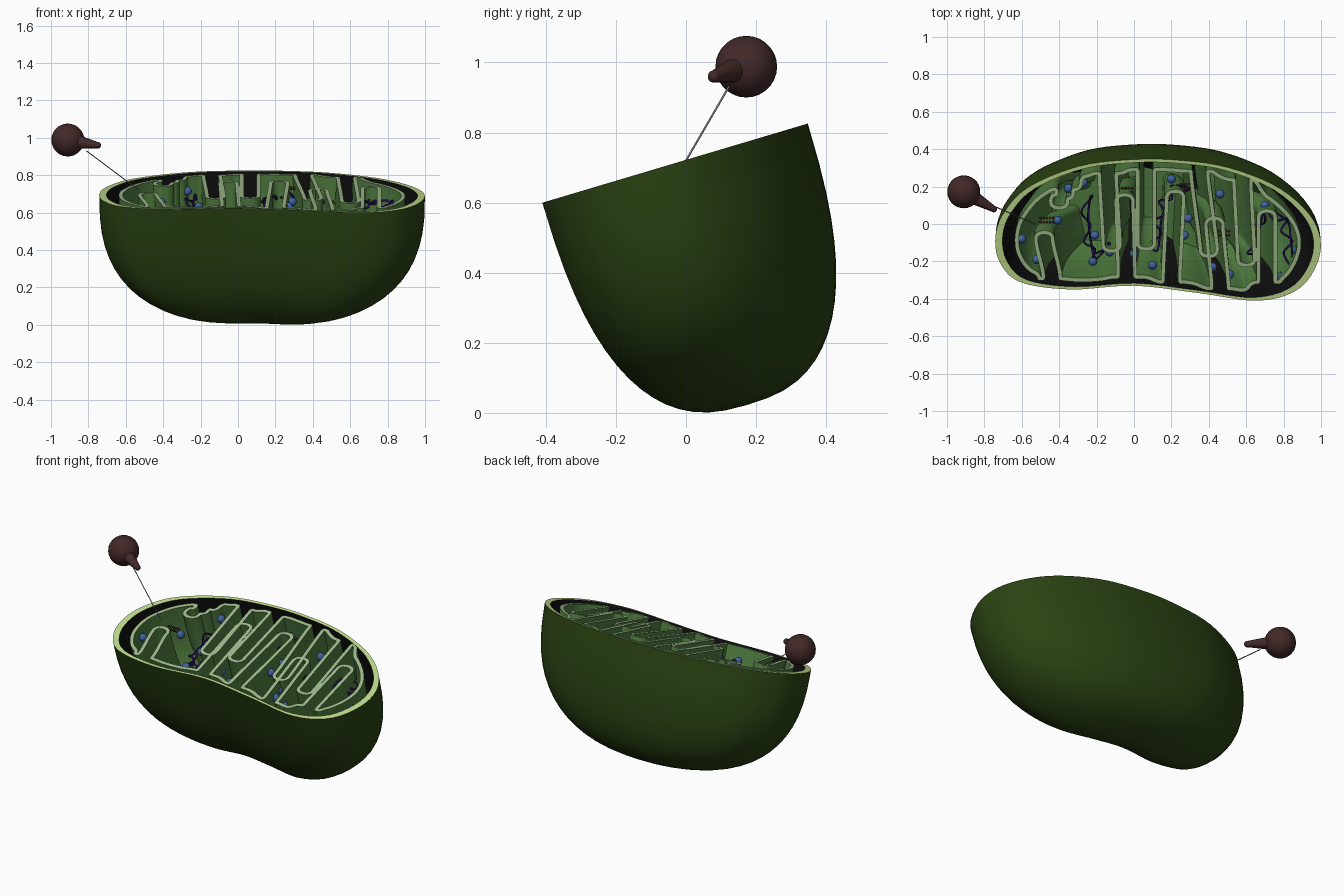
import bpy, bmesh, math
from mathutils import Vector

cube = bpy.data.objects.get("Cube")
if cube:
    bpy.data.objects.remove(cube)


def material(name, r, g, b):
    def lin(c):
        c /= 255
        return c / 12.92 if c < 0.04 else ((c + 0.055) / 1.055) ** 2.4
    m = bpy.data.materials.new(name)
    m.use_nodes = True
    colour = (lin(r), lin(g), lin(b), 1)
    m.diffuse_color = colour
    m.node_tree.nodes["Principled BSDF"].inputs["Base Color"].default_value = colour
    return m


DARK_GREEN = material("dark green", 42, 66, 18)
BLACK = material("black", 14, 15, 14)
PALE = material("pale green", 190, 218, 140)
LEAF = material("leaf green", 80, 126, 64)
SAGE = material("sage", 160, 188, 140)
BLUE = material("blue", 62, 98, 160)
PURPLE = material("purple", 36, 14, 80)
BROWN = material("brown", 66, 40, 40)
GREY = material("grey", 130, 125, 125)

# The body is laid out on a tilted cut plane: x along, v across, d deep below it
TILT = math.radians(16.6)
COS, SIN = math.cos(TILT), math.sin(TILT)
CENTRE = Vector((0.125, -0.03))
POWER = 2.6


def place(p, d):
    return Vector((p[0], p[1] * COS + d * SIN, 0.722 + p[1] * SIN - d * COS))


def on_cut(x, y, d):
    """World x and y seen from above, at depth d under the cut."""
    return place((x, (y - d * SIN) / COS), d)


def scaled(ring, s, d):
    return [place(CENTRE + (p - CENTRE) * s, d) for p in ring]


def catmull(pts, steps):
    out, n = [], len(pts)
    for i in range(n):
        a, b, c, d = (pts[(i + k) % n] for k in (-1, 0, 1, 2))
        for k in range(steps):
            t = k / steps
            out.append(b + (c - a) * t / 2 + (a - b * 2.5 + c * 2 - d / 2) * t * t
                       + ((b - c) * 3 + d - a) * t ** 3 / 2)
    return out


def chaikin(pts):
    out = []
    for a, b in zip(pts, pts[1:] + pts[:1]):
        out += [a.lerp(b, 0.25), a.lerp(b, 0.75)]
    return out


def finish(ob, angle=40):
    bpy.ops.object.select_all(action='DESELECT')
    ob.select_set(True)
    bpy.context.view_layer.objects.active = ob
    bpy.ops.object.shade_smooth_by_angle(angle=math.radians(angle))


def loft(name, rings, bands, mats, cap_end=False):
    """Skin a list of closed rings; bands gives a material per strip."""
    bm = bmesh.new()
    loops = [[bm.verts.new(p) for p in r] for r in rings]
    n = len(loops[0])
    for a, b, m in zip(loops, loops[1:], bands):
        for i in range(n):
            j = (i + 1) % n
            bm.faces.new((a[i], a[j], b[j], b[i])).material_index = m
    if cap_end:
        bm.faces.new(loops[-1])
    bmesh.ops.remove_doubles(bm, verts=bm.verts, dist=0.0002)
    bmesh.ops.recalc_face_normals(bm, faces=bm.faces)
    me = bpy.data.meshes.new(name)
    bm.to_mesh(me)
    bm.free()
    for m in mats:
        me.materials.append(m)
    ob = bpy.data.objects.new(name, me)
    bpy.context.collection.objects.link(ob)
    finish(ob)


def ball(name, loc, r, mat, seg=12):
    bpy.ops.mesh.primitive_uv_sphere_add(segments=seg, ring_count=seg // 2, radius=r, location=loc)
    ob = bpy.context.object
    ob.name = name
    ob.data.materials.append(mat)
    finish(ob, 80)


def tube(name, pts, r, mat, cyclic=False):
    cu = bpy.data.curves.new(name, 'CURVE')
    cu.dimensions = '3D'
    cu.bevel_depth, cu.bevel_resolution, cu.use_fill_caps = r, 1, True
    sp = cu.splines.new('POLY')
    sp.points.add(len(pts) - 1)
    for q, p in zip(sp.points, pts):
        q.co = (*p, 1)
    sp.use_cyclic_u = cyclic
    cu.materials.append(mat)
    bpy.context.collection.objects.link(bpy.data.objects.new(name, cu))


# Bean outline, clockwise from the left end, as seen from above
BEAN = [(-.74, -.06), (-.69, .07), (-.56, .2), (-.29, .31), (0, .345), (.25, .34), (.51, .3),
        (.78, .19), (.96, .02), (.995, -.16), (.89, -.34), (.67, -.41), (.35, -.37),
        (0, -.33), (-.34, -.35), (-.61, -.31), (-.72, -.2)]
bean = catmull([Vector((x, y / COS)) for x, y in BEAN], 5)

# Outer shell: outside, cut rim, dark inside
STEPS = 16
angles = [math.pi / 2 * i / STEPS for i in range(STEPS + 1)]


def bowl(size, depth):
    e = 2 / POWER
    return [scaled(bean, size * max(math.cos(a), 0) ** e, depth * math.sin(a) ** e) for a in angles]


loft("outer_shell", bowl(1, 0.72)[::-1] + bowl(0.955, 0.69),
     [0] * STEPS + [1] + [2] * STEPS, [DARK_GREEN, PALE, BLACK])

# Inner membrane: a smaller bean with folded fingers (x, tip v, lean) pushed in
BACK = [(-.37, .1, -.03), (-.14, -.14, .02), (.065, -.13, 0), (.35, -.17, .05), (.58, -.22, .02)]
FRONT = [(-.44, -.06, -.04), (-.04, .15, -.01), (.2, .17, .02), (.46, .02, -.03), (.71, .06, 0)]
HALF = 0.034
base = [CENTRE + (p - CENTRE) * 0.88 for p in bean]
path, used = [], set()
for i, p in enumerate(base):
    side = 1 if base[(i + 1) % len(base)].x > p.x else -1
    near = [f for f in (BACK if side > 0 else FRONT) if abs(p.x - f[0]) < HALF + 0.045]
    if not near:
        path.append(p)
    elif near[0] not in used:
        used.add(near[0])
        x, tip, lean = near[0]
        arm = [(HALF + .04, p.y, 0), (HALF, p.y, 0), (HALF, p.y - side * .05, 0),
               (HALF, tip + side * .05, lean), (HALF, tip, lean)]
        path += [Vector((x - side * w + l, v)) for w, v, l in arm]
        path += [Vector((x + side * w + l, v)) for w, v, l in arm[::-1]]
path = chaikin(chaikin(path))
inset = []
for i, p in enumerate(path):
    t = (path[(i + 1) % len(path)] - path[i - 1]).normalized()
    inset.append(p + Vector((t.y, -t.x)) * 0.022)

depths = [0.003, 0.12, 0.24, 0.36, 0.48]


def wall(ring):
    return [scaled(ring, (1 - (d / 0.62) ** POWER) ** (1 / POWER), d) for d in depths]


sides = [0] * (len(depths) - 1)
loft("inner_membrane", wall(path)[::-1] + wall(inset), sides + [1] + sides,
     [LEAF, SAGE], cap_end=True)

# Blue granules floating just under the cut
for x, y in [(-.6, -.08), (-.52, -.19), (-.41, .02), (-.35, .19), (-.27, .22), (-.21, -.06),
             (-.22, -.2), (-.13, -.15), (0, -.16), (.1, -.22), (.2, .24), (.29, .03),
             (.27, -.06), (.46, .16), (.4, -.17), (.42, -.23), (.51, -.27), (.7, .1),
             (.79, -.28), (.87, -.14)]:
    ball("granule", on_cut(x, y, 0.07), 0.024, BLUE)

# Purple looped strands: there and back along a guide line, crossing as they go
STRANDS = [[(-.25, .16), (-.26, 0), (-.23, -.15), (-.19, -.18), (-.15, -.08)],
           [(.11, -.12), (.13, 0), (.15, .1), (.2, .18), (.28, .21)],
           [(.63, -.17), (.65, -.03), (.69, .05), (.8, .04), (.82, -.08), (.83, -.2)]]
for guide in STRANDS:
    pts = [Vector(p) for p in guide]
    loop = []
    for k, (a, b) in enumerate(zip(pts, pts[1:])):
        side = (b - a).orthogonal().normalized() * 0.026
        loop += [a.lerp(b, f) + side * (-1) ** j for j, f in enumerate((0.1, 0.6))]
    back = [p + Vector((0.016, -0.02 * (-1) ** j)) for j, p in enumerate(pts[::-1])]
    loop = catmull(loop + back, 5)
    tube("strand", [on_cut(p.x, p.y, 0.08 + 0.015 * math.sin(i)) for i, p in enumerate(loop)],
         0.006, PURPLE, True)

# Rows of brown knobs on the folds
for x, y in [(-.5, .01), (-.08, .17), (.25, .19), (.44, -.06)]:
    for i in range(5):
        for j in range(2):
            ball("knob", on_cut(x + i * 0.017, y + j * 0.022, 0.05), 0.008, BROWN, 8)

# Pointer: round head, blunt nose and a thin line to the cut
head = Vector((-.91, .172, .988))
tip = Vector((-.75, .08, .96))
ball("pointer_head", head, 0.088, BROWN, 28)
axis = tip - head
bpy.ops.mesh.primitive_cone_add(vertices=20, radius1=0.046, radius2=0.017, depth=axis.length,
                                location=(head + tip) / 2,
                                rotation=axis.to_track_quat('Z', 'Y').to_euler())
nose = bpy.context.object
nose.name = "pointer_nose"
nose.data.materials.append(BROWN)
finish(nose)
ball("pointer_nose_tip", tip, 0.018, BROWN)
tube("pointer_line", [(-.81, .122, .93), (-.53, 0, .72)], 0.003, GREY)
